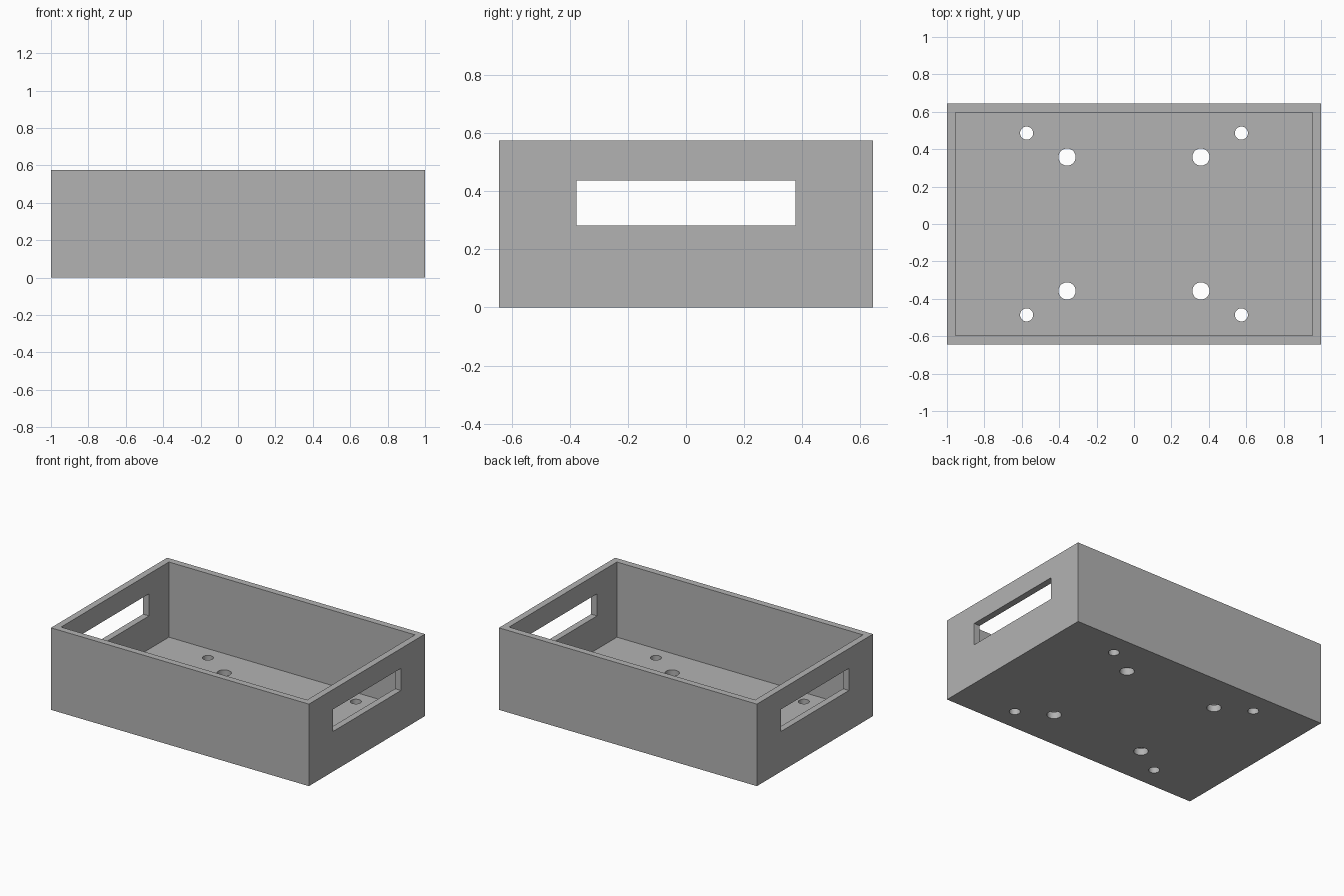
import bpy

# Remove the default cube
default = bpy.data.objects.get("Cube")
if default:
    bpy.data.objects.remove(default, do_unlink=True)

LENGTH, WIDTH, HEIGHT = 2.0, 1.286, 0.575
WALL, FLOOR = 0.046, 0.048

grey = bpy.data.materials.new("plain grey")
grey.use_nodes = True
colour = (0.45, 0.45, 0.45, 1)
grey.diffuse_color = colour
grey.node_tree.nodes["Principled BSDF"].inputs["Base Color"].default_value = colour


def box(name, size, bottom):
    """Box centred in x and y, standing on the given height."""
    bpy.ops.mesh.primitive_cube_add(size=1, location=(0, 0, bottom + size[2] / 2))
    obj = bpy.context.object
    obj.name = name
    obj.scale = size
    bpy.ops.object.transform_apply(location=True, rotation=False, scale=True)
    obj.data.materials.append(grey)
    return obj


def cut(target, cutter):
    """Subtract a hidden cutter from the target."""
    cutter.hide_render = True
    cutter.hide_set(True)
    mod = target.modifiers.new(cutter.name, "BOOLEAN")
    mod.operation = "DIFFERENCE"
    mod.solver = "EXACT"
    mod.object = cutter
    bpy.context.view_layer.objects.active = target
    bpy.ops.object.modifier_apply(modifier=mod.name)
    bpy.data.objects.remove(cutter, do_unlink=True)


# Open tray with a thin floor
tray = box("tray", (LENGTH, WIDTH, HEIGHT), 0)
cut(tray, box("cavity_cutter", (LENGTH - 2 * WALL, WIDTH - 2 * WALL, HEIGHT), FLOOR))

# Slots through both end walls
cut(tray, box("slot_cutter", (LENGTH + 0.2, 0.754, 0.155), 0.281))

# Inner large and outer small holes, mirrored to all four corners
for x, y, radius in ((0.358, 0.358, 0.046), (0.574, 0.486, 0.035)):
    for sx in (-1, 1):
        for sy in (-1, 1):
            bpy.ops.mesh.primitive_cylinder_add(
                vertices=48, radius=radius, depth=0.2, location=(sx * x, sy * y, 0))
            hole = bpy.context.object
            hole.name = "hole_cutter"
            hole.data.materials.append(grey)
            cut(tray, hole)

# Smooth hole walls, sharp box edges
bpy.ops.object.select_all(action="DESELECT")
tray.select_set(True)
bpy.context.view_layer.objects.active = tray
bpy.ops.object.shade_smooth_by_angle()
